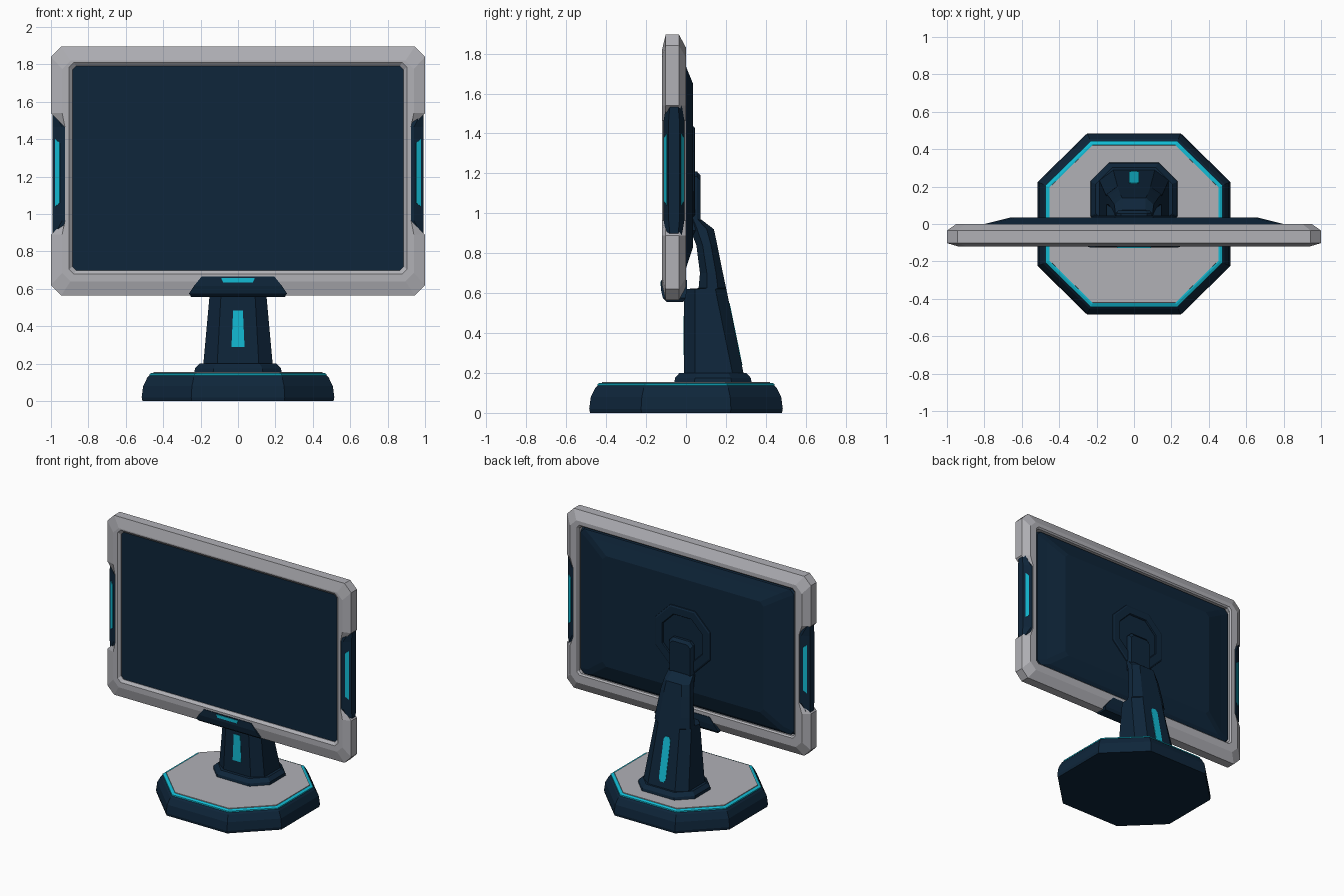
import bpy, bmesh

if "Cube" in bpy.data.objects:
    bpy.data.objects.remove(bpy.data.objects["Cube"])


def material(name, rgb):
    m = bpy.data.materials.new(name)
    m.diffuse_color = (*rgb, 1)
    m.use_nodes = True
    m.node_tree.nodes["Principled BSDF"].inputs["Base Color"].default_value = m.diffuse_color
    return m


GREY = material("light grey", (0.44, 0.44, 0.47))
NAVY = material("dark navy", (0.0045, 0.019, 0.043))
CYAN = material("bright cyan", (0.006, 0.50, 0.66))


def loft(name, loops, mat, ring=False):
    """Skin equal-length point loops; cap the ends, or join last to first."""
    bm = bmesh.new()
    rows = [[bm.verts.new(p) for p in loop] for loop in loops]
    pairs = list(zip(rows, rows[1:]))
    if ring:
        pairs.append((rows[-1], rows[0]))
    else:
        bm.faces.new(rows[0])
        bm.faces.new(rows[-1])
    for a, b in pairs:
        for i in range(len(a)):
            j = (i + 1) % len(a)
            bm.faces.new((a[i], a[j], b[j], b[i]))
    bmesh.ops.recalc_face_normals(bm, faces=bm.faces)
    me = bpy.data.meshes.new(name)
    bm.to_mesh(me)
    bm.free()
    me.materials.append(mat)
    ob = bpy.data.objects.new(name, me)
    bpy.context.collection.objects.link(ob)
    return ob


def octagon(hx, hy, cx, cy):
    """Rectangle with cut corners, as 2D points."""
    return [(hx, cy - hy), (hx, hy - cy), (hx - cx, hy), (cx - hx, hy),
            (-hx, hy - cy), (-hx, cy - hy), (cx - hx, -hy), (hx - cx, -hy)]


def flat_oct(z, hx, hy, cx, cy, y0=0.0):
    return [(x, y + y0, z) for x, y in octagon(hx, hy, cx, cy)]


def upright_oct(y, hx, hz, c, z0):
    return [(x, y, z + z0) for x, z in octagon(hx, hz, c, c)]


# --- base: dark foot, cyan ring, grey top
def base_loop(z, k):
    return flat_oct(z, 0.515 - k, 0.485 - k, 0.265 - 0.55 * k, 0.26 - 0.55 * k)


loft("base_foot", [base_loop(0, 0.004), base_loop(0.02, 0), base_loop(0.08, 0.008),
                   base_loop(0.125, 0.03), base_loop(0.14, 0.045)], NAVY)
loft("base_light_ring", [base_loop(0.12, 0.04), base_loop(0.145, 0.042),
                         base_loop(0.151, 0.056)], CYAN)
loft("base_top", [base_loop(0.12, 0.062), base_loop(0.156, 0.064)], GREY)

# --- neck collar and neck
loft("neck_collar", [flat_oct(0.14, 0.235, 0.195, 0.10, 0.10, 0.135),
                     flat_oct(0.175, 0.23, 0.19, 0.10, 0.10, 0.135),
                     flat_oct(0.20, 0.205, 0.168, 0.09, 0.09, 0.135)], NAVY)


def neck_loop(z, y0, y1, w):
    return flat_oct(z, w, (y1 - y0) / 2, 0.4 * w, min(0.055, 0.3 * (y1 - y0)), (y0 + y1) / 2)


loft("neck", [neck_loop(*s) for s in (
    (0.18, -0.01, 0.292, 0.187), (0.62, -0.01, 0.202, 0.147), (0.625, 0.063, 0.201, 0.146),
    (0.70, 0.07, 0.185, 0.138), (0.84, 0.052, 0.157, 0.12), (0.92, 0.02, 0.14, 0.105),
    (0.97, 0.02, 0.075, 0.10))], NAVY)


# --- thin light plates on the neck
def plate(name, corners, offset):
    back = [tuple(a - b for a, b in zip(p, offset)) for p in corners]
    front = [tuple(a + b for a, b in zip(p, offset)) for p in corners]
    return loft(name, [back, front], CYAN)


plate("neck_front_light", [(-0.035, -0.01, 0.29), (0.035, -0.01, 0.29),
                           (0.026, -0.01, 0.485), (-0.026, -0.01, 0.485)], (0, 0.003, 0))


def slope(z):
    return 0.292 - 0.2055 * (z - 0.18)


plate("neck_back_light", [(x, slope(z), z) for x, z in (
    (-0.028, 0.26), (-0.015, 0.24), (0.015, 0.24), (0.028, 0.26),
    (0.028, 0.53), (0.015, 0.55), (-0.015, 0.55), (-0.028, 0.53))], (0, 0.003, 0))


# --- screen frame with notches on both sides
def frame_loop(y, hw, hh, c, zc, notch=None):
    n = notch or hw
    right = [(hw, 0.89), (n, 0.965), (n, 1.465), (hw, 1.54), (hw, zc + hh - c), (hw - c, zc + hh)]
    left = [(-x, z) for x, z in reversed(right)]
    pts = [(hw - c, zc - hh), (hw, zc - hh + c)] + right + left + [(-hw, zc - hh + c), (c - hw, zc - hh)]
    return [(x, y, z) for x, z in pts]


loft("screen_frame", [
    frame_loop(0, 0.95, 0.60, 0.05, 1.23, 0.925),
    frame_loop(-0.035, 1.0, 0.665, 0.055, 1.23, 0.925),
    frame_loop(-0.102, 1.0, 0.665, 0.055, 1.23, 0.925),
    frame_loop(-0.12, 0.94, 0.59, 0.045, 1.23, 0.925),
    frame_loop(-0.12, 0.903, 0.565, 0.025, 1.245),
    frame_loop(-0.104, 0.885, 0.546, 0.02, 1.245),
    frame_loop(-0.01, 0.885, 0.546, 0.02, 1.245),
    frame_loop(0, 0.895, 0.556, 0.02, 1.245)], GREY, ring=True)

# --- display and back cover
loft("display", [upright_oct(-0.10, 0.89, 0.55, 0.02, 1.245),
                 upright_oct(-0.05, 0.89, 0.55, 0.02, 1.245)], NAVY)
loft("back_cover", [upright_oct(-0.06, 0.885, 0.546, 0.02, 1.245),
                    upright_oct(-0.015, 0.875, 0.537, 0.03, 1.24),
                    upright_oct(0.0, 0.80, 0.505, 0.03, 1.23),
                    upright_oct(0.035, 0.66, 0.41, 0.03, 1.24)], NAVY)

# --- mount ring and arm head on the back
loft("mount_ring", [upright_oct(y, r, r, 0.55 * r, 1.21) for y, r in (
    (0.025, 0.23), (0.04, 0.225), (0.045, 0.215), (0.045, 0.165), (0.038, 0.16), (0.025, 0.16))],
    NAVY, ring=True)
loft("arm_head", [upright_oct(0.02, 0.095, 0.16, 0.025, 1.05),
                  upright_oct(0.055, 0.095, 0.16, 0.025, 1.05),
                  upright_oct(0.073, 0.085, 0.14, 0.025, 1.05)], NAVY)


# --- side grips with light strips on their front and back bevels
def grip_loop(s, z, inner, mid, k):
    pts = [(inner, -0.052), (mid, -0.052), (0.992, -0.027), (0.992, 0.027), (mid, 0.052), (inner, 0.052)]
    return [(s * x, -0.06 + k * y, z) for x, y in pts]


for s, side in ((-1, "left"), (1, "right")):
    loft(side + "_grip", [grip_loop(s, 0.89, 0.978, 0.98, 0.75), grip_loop(s, 0.965, 0.905, 0.94, 1),
                          grip_loop(s, 1.465, 0.905, 0.94, 1), grip_loop(s, 1.54, 0.978, 0.98, 0.75)], NAVY)
    for t, end in ((-1, "front"), (1, "back")):
        strip = [(s * x, -0.06 + t * y, z) for x, y, z in (
            (0.952, 0.046, 1.06), (0.976, 0.035, 1.04), (0.976, 0.035, 1.40), (0.952, 0.046, 1.38))]
        plate(f"{side}_grip_{end}_light", strip, (s * 0.0015, t * 0.003, 0))


# --- lower clasp under the screen with its light
def clasp_loop(z, y0, y1, w):
    return [(-w, y0, z), (w, y0, z), (w, y1, z), (-w, y1, z)]


loft("lower_clasp", [clasp_loop(0.555, -0.095, -0.015, 0.25), clasp_loop(0.575, -0.116, -0.002, 0.262),
                     clasp_loop(0.615, -0.125, 0.004, 0.235), clasp_loop(0.665, -0.124, 0.004, 0.195)], NAVY)
plate("clasp_light", [(-0.08, -0.125, 0.635), (0.08, -0.125, 0.635),
                      (0.09, -0.125, 0.658), (-0.09, -0.125, 0.658)], (0, 0.003, 0))
